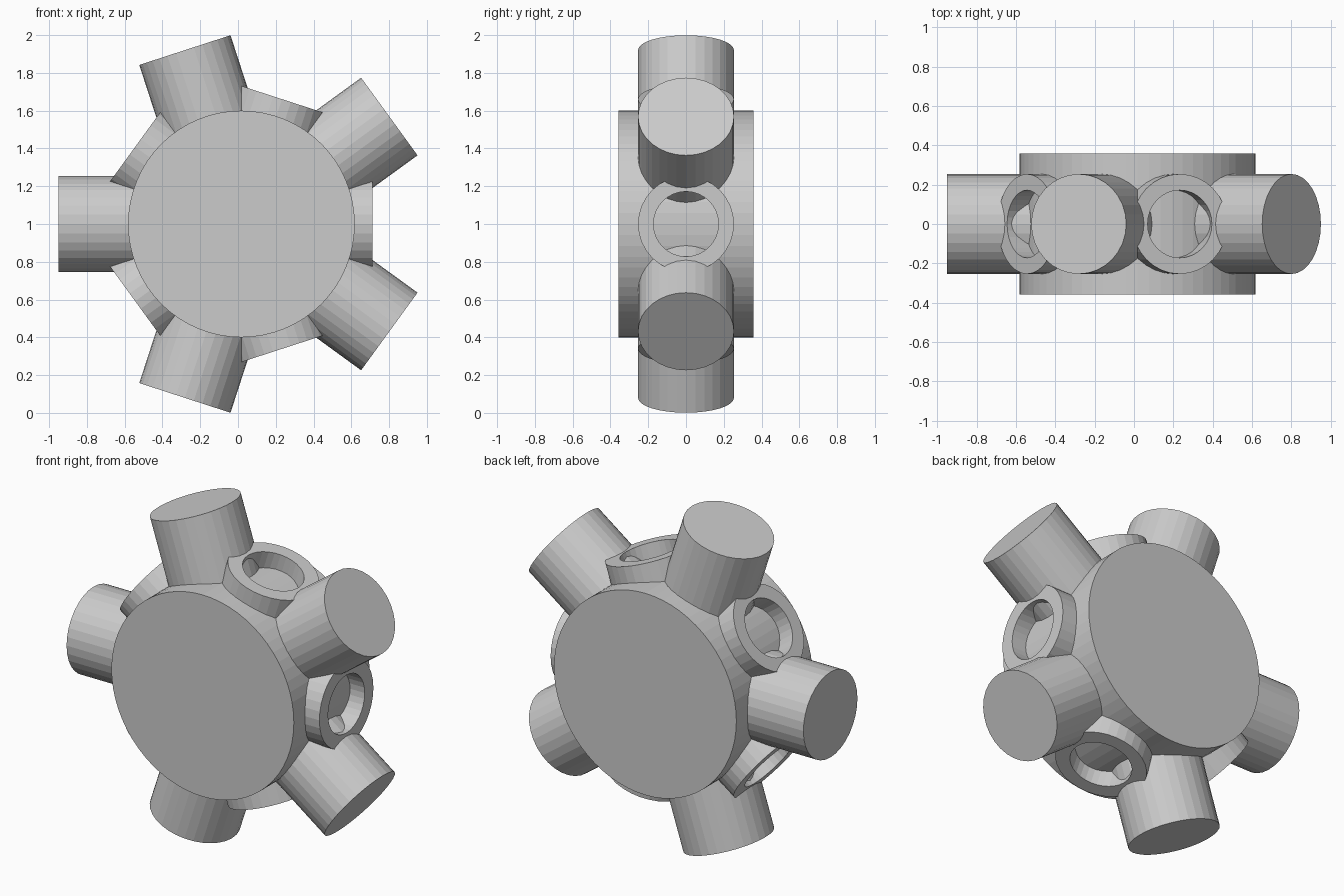
import bpy, bmesh
from math import cos, sin, pi, radians
from mathutils import Matrix, Vector

if "Cube" in bpy.data.objects:
    bpy.data.objects.remove(bpy.data.objects["Cube"])

CENTRE = Vector((0.018, 0, 1.0))


def lathe(name, profile, sides, rotation, closed=False):
    """Revolve (radius, height) points around z, then place at the hub centre."""
    bm = bmesh.new()
    rings = [[bm.verts.new((r * cos(2 * pi * i / sides), r * sin(2 * pi * i / sides), h))
              for i in range(sides)] for r, h in profile]
    pairs = list(zip(rings, rings[1:]))
    if closed:
        pairs.append((rings[-1], rings[0]))
    else:
        bm.faces.new(rings[0])
        bm.faces.new(rings[-1])
    for a, b in pairs:
        for i in range(sides):
            j = (i + 1) % sides
            bm.faces.new((a[i], a[j], b[j], b[i]))
    bmesh.ops.recalc_face_normals(bm, faces=bm.faces)
    bm.transform(Matrix.Translation(CENTRE) @ rotation)
    mesh = bpy.data.meshes.new(name)
    bm.to_mesh(mesh)
    bm.free()
    obj = bpy.data.objects.new(name, mesh)
    bpy.context.collection.objects.link(obj)
    return obj


def outward(angle):
    """Turn z to point away from the hub axis at an angle measured from +x."""
    return Matrix.Rotation(radians(90 - angle), 4, 'Y')


# Round hub, lying along y
lathe("hub", [(0.6, -0.358), (0.6, 0.358)], 64, Matrix.Rotation(pi / 2, 4, 'X'))

for k in range(5):
    # Solid peg
    lathe(f"peg_{k + 1}", [(0.254, 0.5), (0.254, 0.968)], 32, outward(36 + 72 * k))
    # Short open socket between two pegs; the hub surface is its floor
    lathe(f"socket_{k + 1}",
          [(0.254, 0.5), (0.254, 0.695), (0.172, 0.695), (0.172, 0.5)],
          32, outward(72 * k), closed=True)
